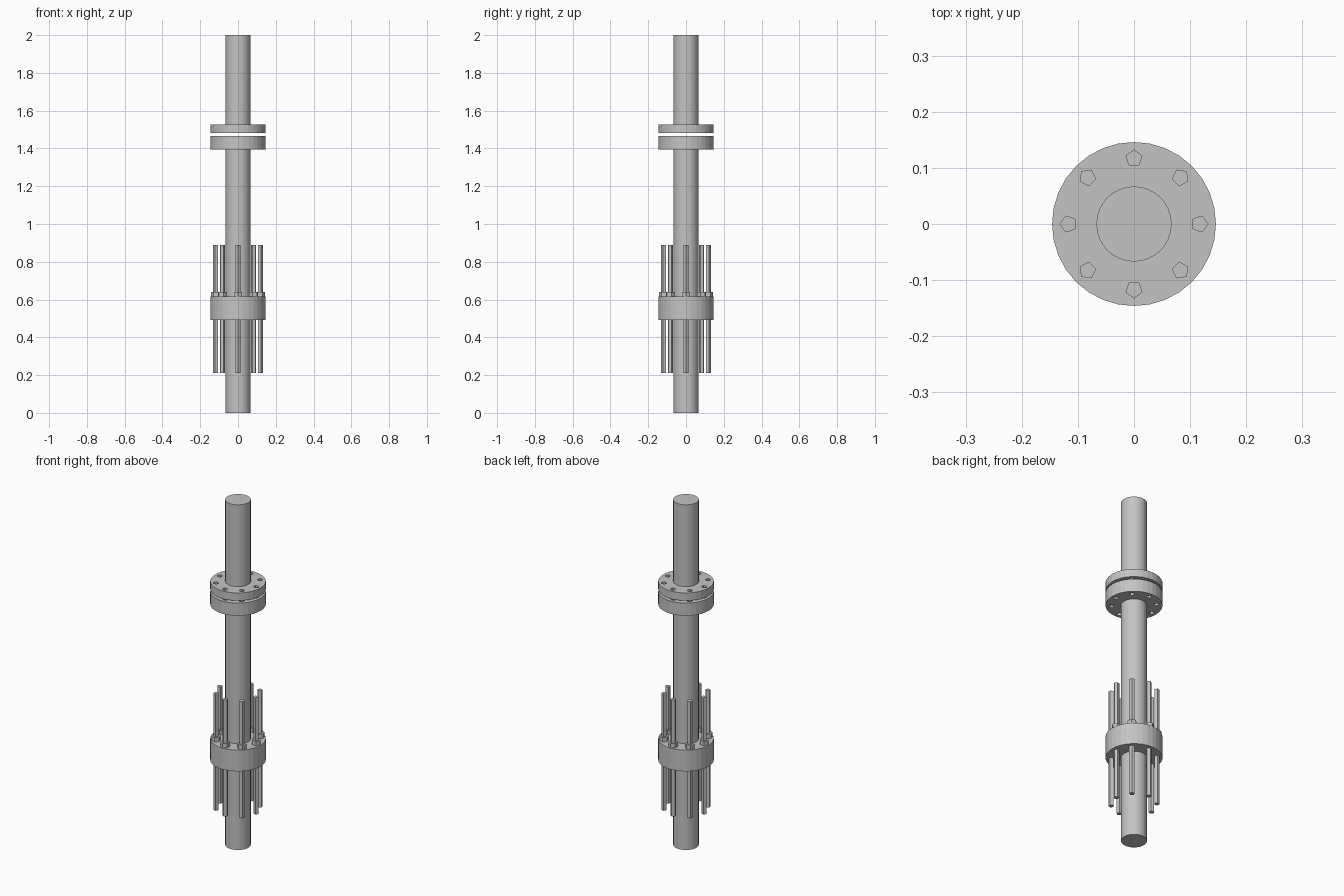
import bpy
import math

if "Cube" in bpy.data.objects:
    bpy.data.objects.remove(bpy.data.objects["Cube"])

steel = bpy.data.materials.new("grey_steel")
steel.diffuse_color = (0.55, 0.55, 0.55, 1)
steel.use_nodes = True
steel.node_tree.nodes["Principled BSDF"].inputs["Base Color"].default_value = steel.diffuse_color

BOLT_CIRCLE = 0.117
BOLTS = 8
SIDES = 32


def prism(name, radius, z0, z1, sides=SIDES, x=0.0, y=0.0, turn=0.0):
    """Upright prism whose first corner points along angle `turn`."""
    bpy.ops.mesh.primitive_cylinder_add(
        vertices=sides, radius=radius, depth=z1 - z0,
        location=(x, y, (z0 + z1) / 2),
        rotation=(0, 0, turn - math.pi / 2))
    ob = bpy.context.object
    ob.name = name
    ob.data.materials.append(steel)
    return ob


def ring(name, radius, z0, z1, sides):
    """Prisms around the bolt circle, each with a corner facing outward."""
    parts = []
    for i in range(BOLTS):
        a = i * 2 * math.pi / BOLTS
        parts.append(prism(f"{name}_{i + 1}", radius, z0, z1, sides,
                           BOLT_CIRCLE * math.cos(a), BOLT_CIRCLE * math.sin(a), a))
    return parts


def drilled_flange(name, radius, z0, z1):
    """Disc with a bolt hole at every bolt position."""
    disc = prism(name, radius, z0, z1)
    drills = ring("drill", 0.0148, z0 - 0.05, z1 + 0.05, 5)
    for drill in drills:
        mod = disc.modifiers.new("bolt_hole", 'BOOLEAN')
        mod.operation = 'DIFFERENCE'
        mod.solver = 'EXACT'
        mod.object = drill
    bpy.ops.object.select_all(action='DESELECT')
    bpy.context.view_layer.objects.active = disc
    disc.select_set(True)
    for mod in list(disc.modifiers):
        bpy.ops.object.modifier_apply(modifier=mod.name)
    for drill in drills:
        bpy.data.objects.remove(drill, do_unlink=True)


# Pipe in two lengths with a narrow gap between the flanges
prism("lower_pipe", 0.067, 0.0, 1.467)
prism("upper_pipe", 0.067, 1.481, 2.0)

# Flange pair
drilled_flange("lower_flange", 0.146, 1.394, 1.467)
drilled_flange("upper_flange", 0.146, 1.481, 1.526)

# Clamping collar with its long studs and nuts
prism("collar", 0.146, 0.492, 0.615)
ring("stud", 0.0148, 0.212, 0.888, 5)
ring("nut", 0.025, 0.615, 0.64, 6)
